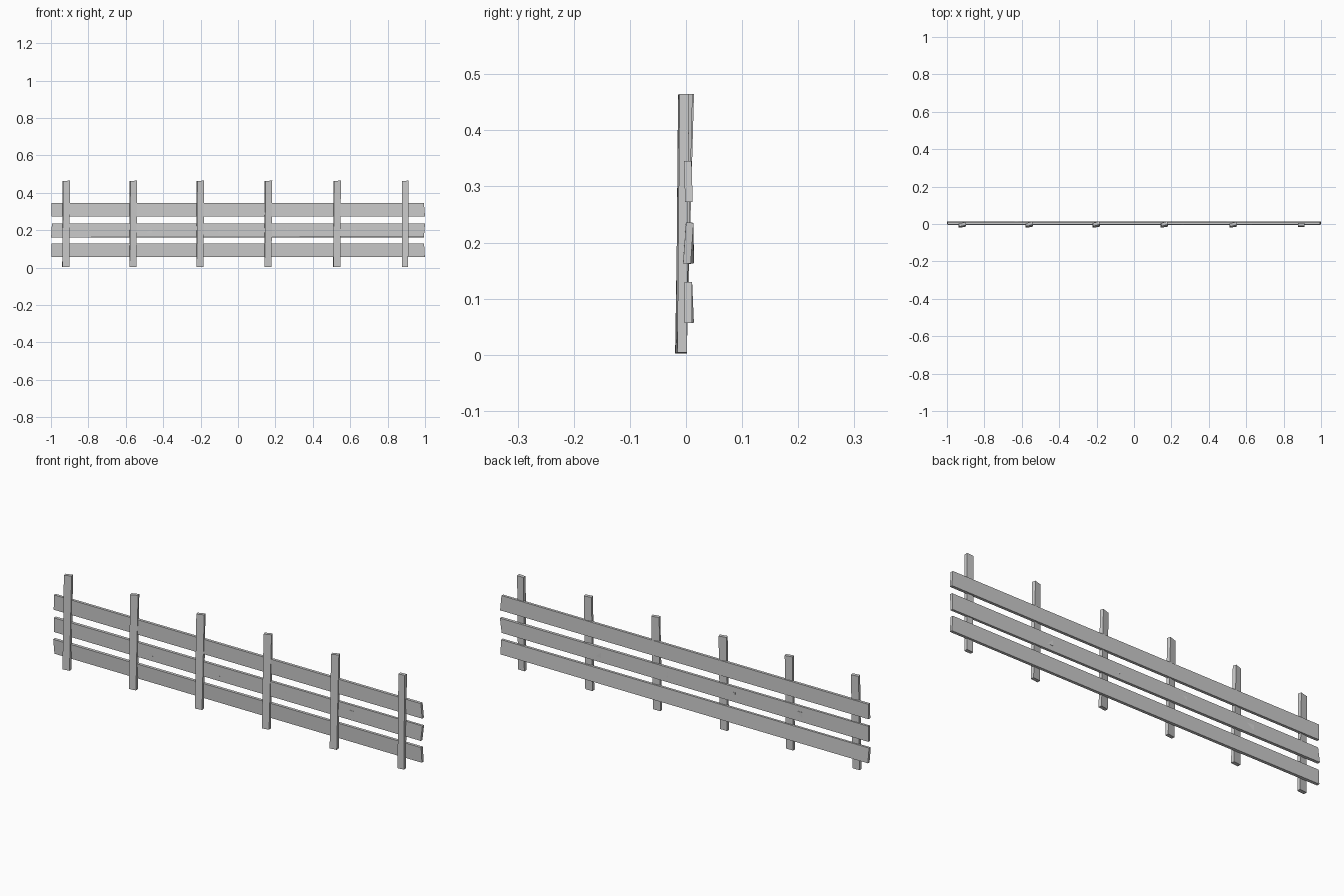
import bpy, bmesh, math
from mathutils import Vector

if "Cube" in bpy.data.objects:
    bpy.data.objects.remove(bpy.data.objects["Cube"])


def loft(name, a, b):
    """Six-sided plank from two four-point end sections."""
    bm = bmesh.new()
    va = [bm.verts.new(p) for p in a]
    vb = [bm.verts.new(p) for p in b]
    bm.faces.new(va)
    bm.faces.new(vb[::-1])
    for i in range(4):
        j = (i + 1) % 4
        bm.faces.new((va[i], vb[i], vb[j], va[j]))
    bmesh.ops.recalc_face_normals(bm, faces=bm.faces)
    me = bpy.data.meshes.new(name)
    bm.to_mesh(me)
    bm.free()
    ob = bpy.data.objects.new(name, me)
    bpy.context.collection.objects.link(ob)
    return ob


def section(w, d, deg):
    """Rectangle corners turned by an angle."""
    c, s = math.cos(math.radians(deg)), math.sin(math.radians(deg))
    return [(x * c - y * s, x * s + y * c)
            for x, y in ((-w/2, -d/2), (w/2, -d/2), (w/2, d/2), (-w/2, d/2))]


def post(name, xb, yb, tb, xt, yt, tt, w=0.036, d=0.017, h=0.464):
    loft(name,
         [(xb + x, yb + y, 0.003 + 0.05 * x) for x, y in section(w, d, tb)],
         [(xt + x, yt + y, h + 0.04 * x) for x, y in section(w, d, tt)])


# upright posts, each a little crooked (bottom x, y, twist, then top)
posts = [(-0.921, -0.009, 2, -0.918, -0.002, 12),
         (-0.561, -0.009, 3, -0.560, 0.000, 16),
         (-0.203, -0.009, 4, -0.202, 0.001, 16),
         (0.160, -0.009, 6, 0.163, 0.001, 16),
         (0.528, -0.009, 3, 0.530, -0.001, 14),
         (0.893, -0.007, 0, 0.895, -0.003, 0)]
for i, p in enumerate(posts):
    post(f"post_{i + 1}", *p, w=0.034 if i == 5 else 0.037)


def rail(name, zc, tilt_l, tilt_r, skew_l, skew_r, h=0.073, d=0.0135, yc=0.0042):
    ends = []
    for x0, tilt, skew in ((-0.997, tilt_l, skew_l), (0.997, tilt_r, skew_r)):
        ends.append([(x0 + skew * z, yc + y, zc + z) for y, z in section(d, h, tilt)])
    loft(name, *ends)


# horizontal rails, slightly twisted end to end
rail("top_rail", 0.309, 0, 1.5, 0.02, -0.08)
rail("middle_rail", 0.199, 5, -4, 0.06, 0.08)
rail("bottom_rail", 0.093, 5, 0, -0.03, -0.06)

# split slivers in the middle rail
for i in range(4):
    x = -0.55 + 0.364 * i
    pts = [[(x + dx, yc + y, 0.198 + z) for y, z in section(0.006, 0.024, 0)]
           for dx, yc in ((-0.09, 0.0105), (0.09, -0.0020))]
    loft(f"sliver_{i + 1}", *pts)
